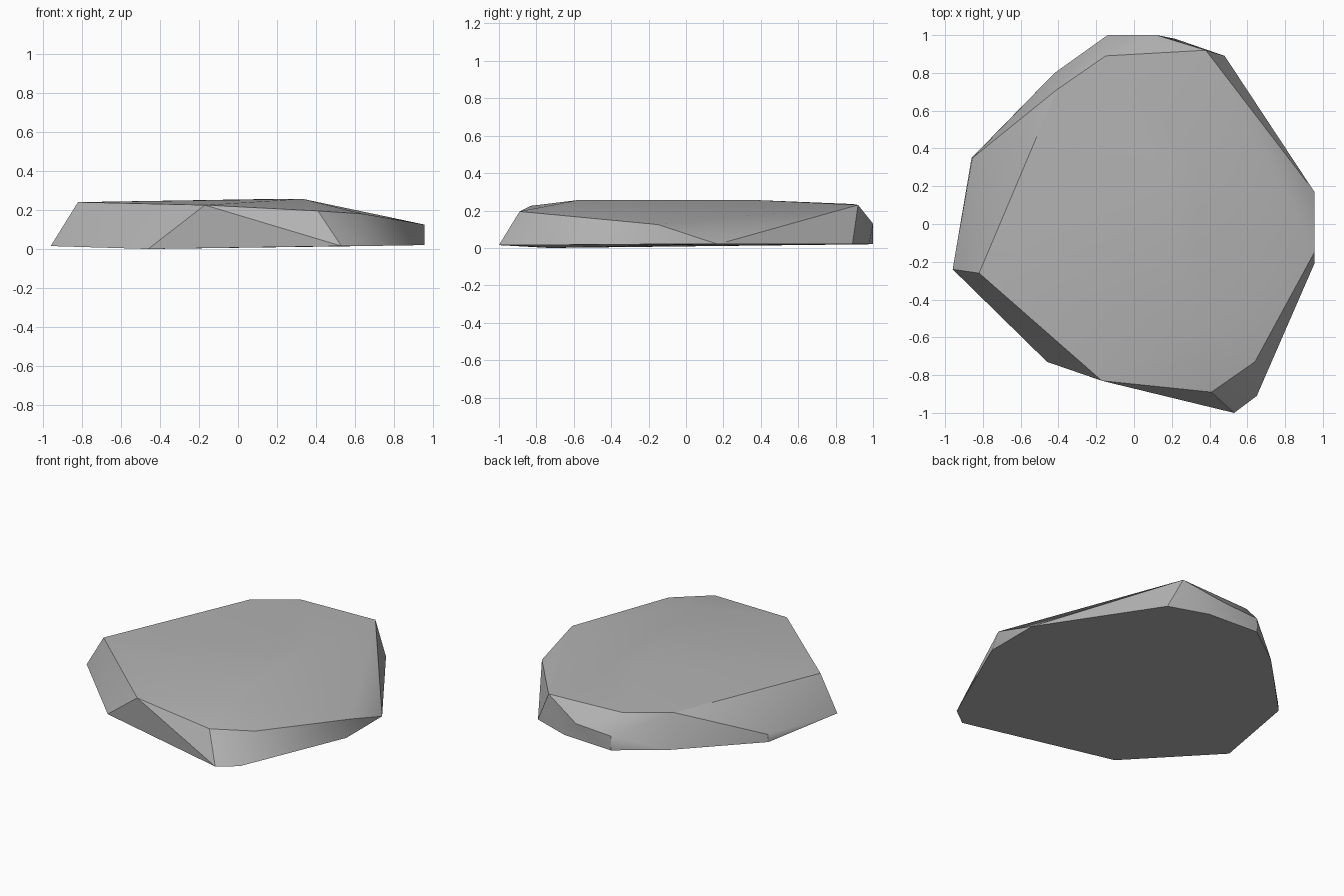
import bpy
import bmesh
import math

default = bpy.data.objects.get("Cube")
if default:
    bpy.data.objects.remove(default, do_unlink=True)

# Stone colour
stone = bpy.data.materials.new("stone_grey")
stone.use_nodes = True
grey = (0.45, 0.45, 0.45, 1)
stone.diffuse_color = grey
shader = next(n for n in stone.node_tree.nodes if n.type == "BSDF_PRINCIPLED")
shader.inputs["Base Color"].default_value = grey
shader.inputs["Roughness"].default_value = 0.9

# Underside outline, counter-clockwise from the right
base_ring = [
    (-0.96, -0.24, 0.015), (-0.46, -0.73, 0), (0.53, -1, 0.015),
    (0.65, -0.91, 0.015), (0.955, -0.21, 0.02), (0.955, 0.17, 0.02),
    (0.48, 0.89, 0.02), (0.22, 0.98, 0.02), (-0.14, 1, 0.02),
    (-0.42, 0.8, 0.02), (-0.86, 0.35, 0.02),
]
# Chipped rim around the top
rim = [
    (-0.82, -0.26, 0.24), (-0.17, -0.83, 0.225), (0.41, -0.89, 0.195),
    (0.64, -0.73, 0.18), (0.955, -0.15, 0.125), (0.38, 0.92, 0.23),
    (-0.15, 0.89, 0.235), (-0.41, 0.71, 0.235), (-0.855, 0.35, 0.07),
]
# Blunt lip at the back and the low crown of the top
back_lip = [(0.12, 1, 0.13), (-0.14, 1, 0.115)]
crown = [(0.33, -0.57, 0.257), (0.33, 0.35, 0.257), (0.15, 0.3, 0.256)]

# Wrap one faceted shell around the outlines
bm = bmesh.new()
for point in base_ring + rim + back_lip + crown:
    bm.verts.new(point)
hull = bmesh.ops.convex_hull(bm, input=bm.verts[:])
loose = [v for v in bm.verts if not v.link_faces]
bmesh.ops.delete(bm, geom=loose, context="VERTS")
bmesh.ops.recalc_face_normals(bm, faces=bm.faces[:])

mesh = bpy.data.meshes.new("flat_stone")
bm.to_mesh(mesh)
bm.free()
mesh.materials.append(stone)
flat_stone = bpy.data.objects.new("flat_stone", mesh)
bpy.context.collection.objects.link(flat_stone)

# Soft top and crisp chipped edges
bpy.ops.object.select_all(action="DESELECT")
flat_stone.select_set(True)
bpy.context.view_layer.objects.active = flat_stone
bpy.ops.object.shade_smooth_by_angle(angle=math.radians(30))
